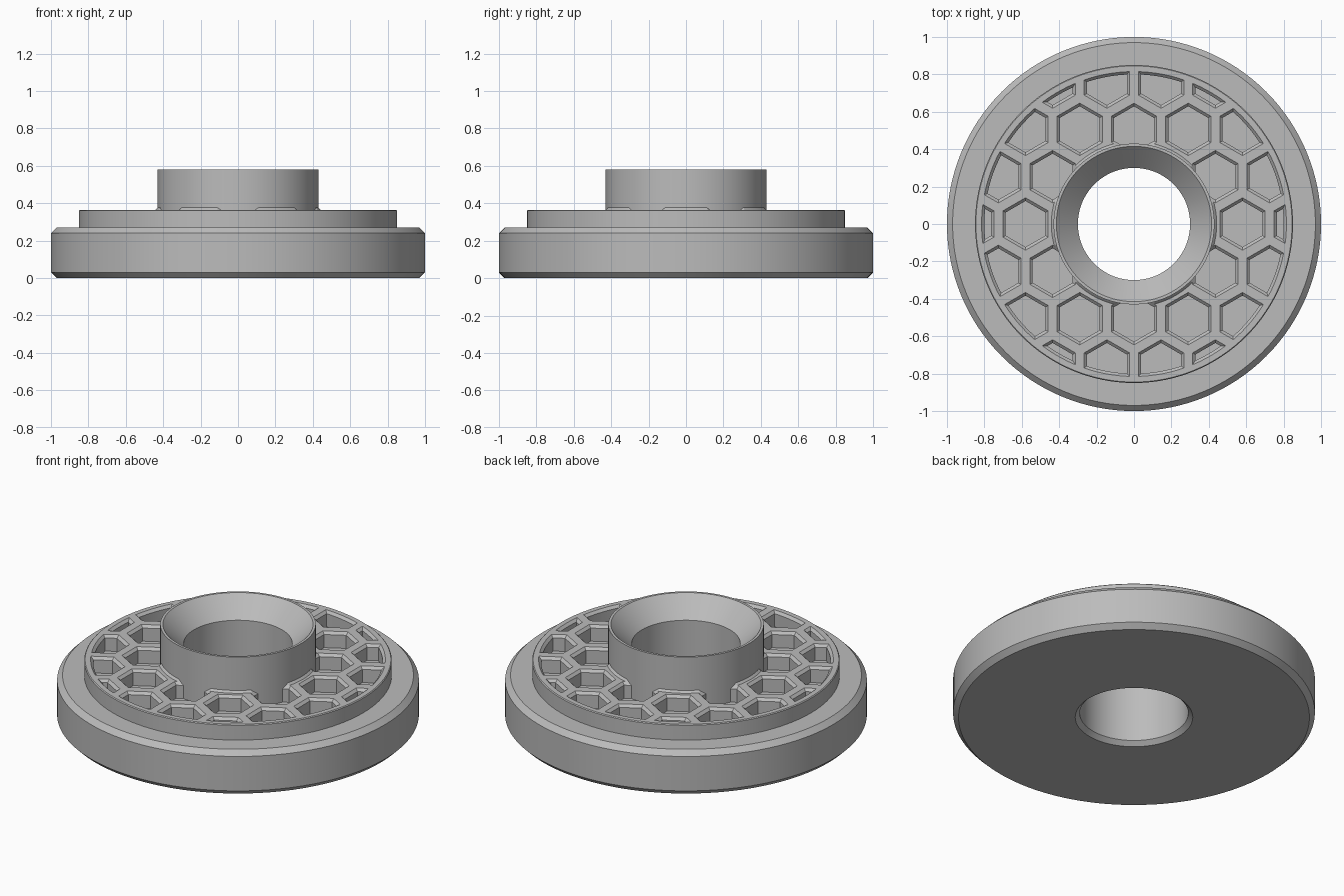
import bpy
import bmesh
import math

cube = bpy.data.objects.get("Cube")
if cube:
    bpy.data.objects.remove(cube)

grey = bpy.data.materials.new("plain grey")
grey.use_nodes = True
grey.diffuse_color = (0.5, 0.5, 0.5, 1)
grey.node_tree.nodes["Principled BSDF"].inputs["Base Color"].default_value = (0.5, 0.5, 0.5, 1)


def add_stack(bm, profile, sides, centre=(0, 0), closed=True):
    """Turn (radius, height) points around z; closed makes a ring, open gets end caps."""
    rings = []
    for r, z in profile:
        angles = [math.pi / 2 + math.tau * i / sides for i in range(sides)]
        rings.append([bm.verts.new((centre[0] + r * math.cos(a),
                                    centre[1] + r * math.sin(a), z)) for a in angles])
    pairs = list(zip(rings, rings[1:]))
    if closed:
        pairs.append((rings[-1], rings[0]))
    else:
        bm.faces.new(rings[0])
        bm.faces.new(rings[-1])
    for a, b in pairs:
        for i in range(sides):
            j = (i + 1) % sides
            bm.faces.new((a[i], a[j], b[j], b[i]))


def make_object(name, bm):
    bmesh.ops.recalc_face_normals(bm, faces=bm.faces)
    mesh = bpy.data.meshes.new(name)
    bm.to_mesh(mesh)
    bm.free()
    mesh.materials.append(grey)
    obj = bpy.data.objects.new(name, mesh)
    bpy.context.collection.objects.link(obj)
    return obj


def lathe(name, profile, closed=True, sides=128):
    bm = bmesh.new()
    add_stack(bm, profile, sides, closed=closed)
    return make_object(name, bm)


def select_only(obj):
    bpy.ops.object.select_all(action='DESELECT')
    obj.select_set(True)
    bpy.context.view_layer.objects.active = obj


def boolean(obj, other, operation):
    mod = obj.modifiers.new(operation.lower(), 'BOOLEAN')
    mod.object = other
    mod.operation = operation
    mod.solver = 'EXACT'
    select_only(obj)
    bpy.ops.object.modifier_apply(modifier=mod.name)
    bpy.data.objects.remove(other)


BORE, STEP, TOP = 0.30, 0.27, 0.365

# Wide base disc with chamfered rims and a chamfered bore
base = lathe("base_disc", [(BORE + 0.025, 0), (0.97, 0), (1, 0.03), (1, 0.24),
                           (0.97, STEP), (BORE, STEP), (BORE, 0.025)])

# Central collar with a countersunk mouth
collar = lathe("collar", [(BORE, STEP), (0.43, STEP), (0.43, 0.58),
                          (0.415, 0.58), (BORE, 0.465)])

# Raised ring that carries the honeycomb, with a small bevel at the collar
ring = lathe("honeycomb_ring", [(0.40, STEP), (0.85, STEP), (0.85, 0.36), (0.845, TOP),
                                (0.442, TOP), (0.43, 0.377), (0.40, 0.377)])

# Hexagonal pocket cutters with flared mouths
PITCH, ROW = 0.29, 0.253
bm = bmesh.new()
for row in range(-3, 4):
    for col in range(-4, 5):
        x = PITCH * (col + 0.5 * (row % 2))
        y = ROW * row
        if 0.45 < math.hypot(x, y) < 0.92:
            add_stack(bm, [(0.123, 0.25), (0.123, 0.35), (0.161, 0.383)], 6, (x, y), closed=False)
pockets = make_object("pocket_cutter", bm)
pockets.hide_render = True

# Trim the pockets to a round outer border, then cut the ring
border = lathe("pocket_border", [(0.80, 0.23), (0.80, 0.35), (0.85, 0.40)], closed=False)
border.hide_render = True
boolean(pockets, border, 'INTERSECT')
boolean(ring, pockets, 'DIFFERENCE')

for part in (base, collar, ring):
    select_only(part)
    bpy.ops.object.shade_smooth_by_angle(angle=math.radians(25))
